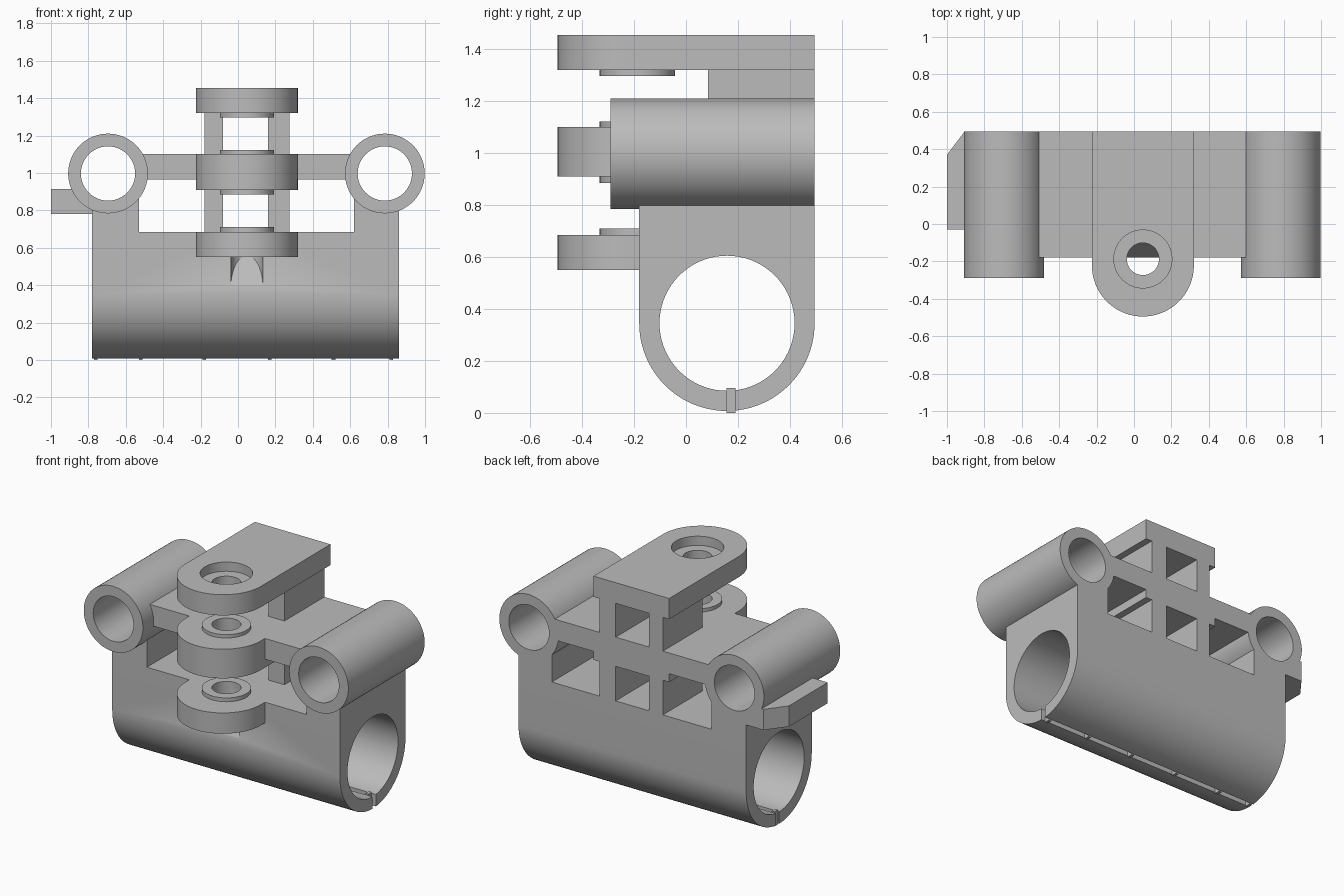
import bpy
import bmesh
from math import cos, sin, pi, radians
from mathutils import Vector

if "Cube" in bpy.data.objects:
    bpy.data.objects.remove(bpy.data.objects["Cube"], do_unlink=True)

grey = bpy.data.materials.new("plain grey")
grey.use_nodes = True
grey.diffuse_color = (0.5, 0.5, 0.5, 1)
grey.node_tree.nodes["Principled BSDF"].inputs["Base Color"].default_value = grey.diffuse_color

parts = []
cutters = []


def arc(cx, cy, r, start, end, steps):
    angles = [radians(start + (end - start) * i / steps) for i in range(steps + 1)]
    return [(cx + r * cos(a), cy + r * sin(a)) for a in angles]


def circle(cx, cy, r):
    return arc(cx, cy, r, 0, 360, 72)[:-1]


def prism(name, profile, axis, low, high, cutter=False):
    """Extrude a 2D profile along an axis; the profile uses the other two axes in order."""
    bm = bmesh.new()

    def place(p, t):
        c = list(p)
        c.insert("xyz".index(axis), t)
        return bm.verts.new(c)

    a = [place(p, low) for p in profile]
    b = [place(p, high) for p in profile]
    bm.faces.new(a)
    bm.faces.new(b)
    for i in range(len(a)):
        j = (i + 1) % len(a)
        bm.faces.new((a[i], a[j], b[j], b[i]))
    bmesh.ops.recalc_face_normals(bm, faces=bm.faces)
    mesh = bpy.data.meshes.new(name)
    bm.to_mesh(mesh)
    bm.free()
    obj = bpy.data.objects.new(name, mesh)
    bpy.context.collection.objects.link(obj)
    mesh.materials.append(grey)
    if cutter:
        obj.hide_render = True
        cutters.append(obj)
    else:
        parts.append(obj)
    return obj


def box(name, x, y, z, cutter=False):
    rect = [(x[0], y[0]), (x[1], y[0]), (x[1], y[1]), (x[0], y[1])]
    return prism(name, rect, "z", z[0], z[1], cutter)


def cut(obj, *tools):
    bpy.context.view_layer.objects.active = obj
    for tool in tools:
        mod = obj.modifiers.new("cut", "BOOLEAN")
        mod.operation = "DIFFERENCE"
        mod.solver = "EXACT"
        mod.object = tool
        bpy.ops.object.modifier_apply(modifier=mod.name)


FRONT, BACK = -0.18, 0.495
DECK = 0.685
PIN_X, PIN_Y = 0.0475, -0.187
TUBE_Z = 0.997

# Cutters: main bore, clamp slot, pin hole with a sloped run-out, counterbore
bore = prism("bore_cutter", circle(0.158, 0.345, 0.26), "x", -2, 2, True)
slot = box("slot_cutter", (-2, 2), (0.155, 0.19), (-0.1, 0.2), True)
pin = prism("pin_cutter", circle(PIN_X, PIN_Y, 0.086), "z", 0, 2, True)
for v in pin.data.vertices:
    if v.co.z < 1:
        v.co.z = 0.4 + 2 * (v.co.y - FRONT)
counterbore = prism("counterbore_cutter", circle(PIN_X, PIN_Y, 0.155), "z", 1.395, 2, True)

# Main clamp body with rounded underside
body_profile = arc(0.1575, 0.345, 0.3375, 180, 360, 48) + [(BACK, DECK), (FRONT, DECK)]
body = prism("clamp_body", body_profile, "x", -0.78, 0.86)
cut(body, bore, slot, pin)

# Thin bridges across the clamp slot
for i, x in enumerate((-0.76, -0.52, -0.18, 0.17, 0.51, 0.82)):
    box(f"slot_bridge_{i + 1}", (x - 0.01, x + 0.01), (0.155, 0.19), (0, 0.095))

# Side tubes on raised end blocks, and the stop tab beside the right one
for side, tx, x0, x1 in (("right", -0.695, -0.78, -0.53), ("left", 0.785, 0.62, 0.86)):
    tube_bore = prism("tube_cutter", circle(tx, TUBE_Z, 0.145), "y", -1, 1, True)
    inner = prism("saddle_cutter", circle(tx, TUBE_Z, 0.18), "y", -1, 1, True)
    tube = prism(f"{side}_tube", circle(tx, TUBE_Z, 0.213), "y", -0.29, BACK)
    cut(tube, tube_bore)
    cut(box(f"{side}_end_block", (x0, x1), (FRONT, BACK), (DECK, 0.9)), inner)
    if side == "right":
        outline = [(-1, -0.03), (-0.7, -0.03), (-0.7, BACK), (-0.905, BACK), (-1, 0.37)]
        cut(prism("stop_tab", outline, "z", 0.78, 0.915), inner)

# Cross plates either side of the middle lug
box("right_cross_plate", (-0.52, -0.225), (FRONT, BACK), (0.965, 1.10))
box("left_cross_plate", (0.32, 0.61), (FRONT, BACK), (0.965, 1.10))

# Round-nosed hinge lugs
for name, back, z0, z1 in (("lower_lug", FRONT, 0.55, DECK),
                           ("middle_lug", BACK, 0.91, 1.10),
                           ("upper_lug", BACK, 1.32, 1.455)):
    nose = arc(PIN_X, -0.222, 0.2725, 180, 360, 48)
    lug = prism(name, nose + [(0.32, back), (-0.225, back)], "z", z0, z1)
    cut(lug, pin)
    if name == "upper_lug":
        cut(lug, counterbore)

# Raised collars around the pin hole
for name, z0, z1 in (("lower_collar", DECK, 0.71), ("middle_bottom_collar", 0.885, 0.91),
                     ("middle_top_collar", 1.10, 1.122), ("upper_collar", 1.297, 1.32)):
    cut(prism(name, circle(PIN_X, PIN_Y, 0.145), "z", z0, z1), pin)

# Posts joining the lugs
for side, x in (("right", (-0.18, -0.08)), ("left", (0.16, 0.275))):
    box(f"{side}_lower_post", x, (0.085, BACK), (DECK, 0.91))
    box(f"{side}_upper_post", x, (0.085, BACK), (1.10, 1.32))

# Tidy up: drop the cutters and shade the curved walls smooth
for c in cutters:
    bpy.data.objects.remove(c, do_unlink=True)
bpy.ops.object.select_all(action="DESELECT")
for obj in parts:
    obj.select_set(True)
bpy.context.view_layer.objects.active = parts[0]
bpy.ops.object.shade_smooth_by_angle(angle=radians(30))
